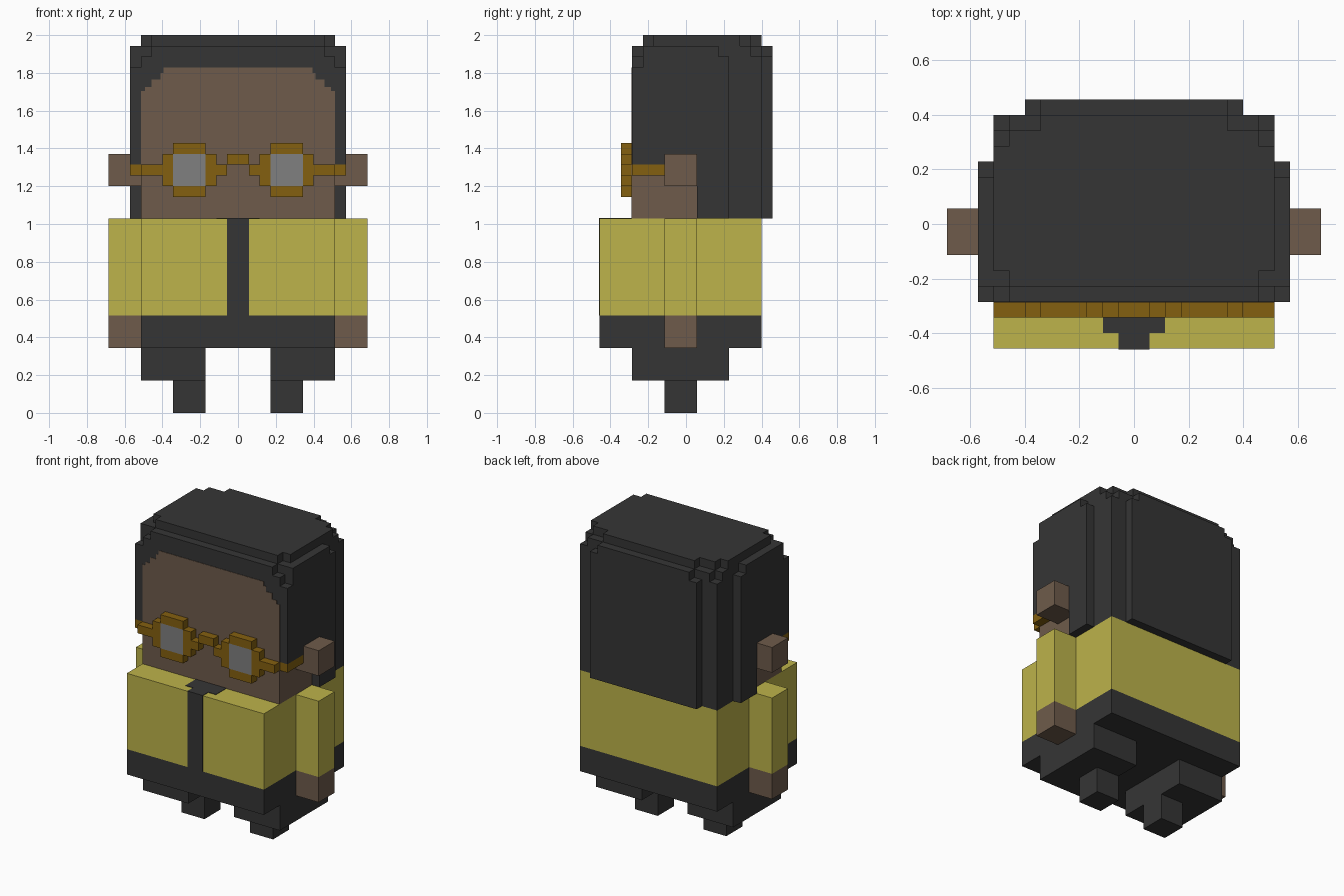
import bpy, bmesh

if "Cube" in bpy.data.objects:
    bpy.data.objects.remove(bpy.data.objects["Cube"], do_unlink=True)

U = 2 / 35      # one block
T = 0.05        # thickness of painted plates, in blocks


def material(name, rgb):
    m = bpy.data.materials.new(name)
    m.use_nodes = True
    m.diffuse_color = (*rgb, 1)
    bsdf = next(n for n in m.node_tree.nodes if n.type == 'BSDF_PRINCIPLED')
    bsdf.inputs["Base Color"].default_value = (*rgb, 1)
    return m


DARK = material("charcoal", (0.0356, 0.0356, 0.0356))
SKIN = material("brown skin", (0.156, 0.105, 0.070))
YELLOW = material("mustard yellow", (0.508, 0.451, 0.069))
GOLD = material("dark gold", (0.231, 0.117, 0.0052))
GREY = material("lens grey", (0.216, 0.216, 0.216))


def prism(bm, outline, axis, a, b):
    """Extrude a 2D outline (in blocks) along z or y between a and b."""
    def place(p, d):
        return (p[0] * U, p[1] * U, d * U) if axis == 'z' else (p[0] * U, d * U, p[1] * U)
    lo = [bm.verts.new(place(p, a)) for p in outline]
    hi = [bm.verts.new(place(p, b)) for p in outline]
    bm.faces.new(lo)
    bm.faces.new(hi)
    for i in range(len(lo)):
        j = (i + 1) % len(lo)
        bm.faces.new((lo[i], lo[j], hi[j], hi[i]))


def symmetric(half):
    return half + [(-x, y) for x, y in reversed(half)]


def finish(name, bm, mat):
    bmesh.ops.recalc_face_normals(bm, faces=bm.faces)
    me = bpy.data.meshes.new(name)
    bm.to_mesh(me)
    bm.free()
    me.materials.append(mat)
    ob = bpy.data.objects.new(name, me)
    bpy.context.collection.objects.link(ob)
    return ob


def boxes(name, mat, *blocks):
    """One object from blocks given as (x0, x1, y0, y1, z0, z1)."""
    bm = bmesh.new()
    for x0, x1, y0, y1, z0, z1 in blocks:
        prism(bm, [(x0, y0), (x1, y0), (x1, y1), (x0, y1)], 'z', z0, z1)
    return finish(name, bm, mat)


def pair(name, mat, *blocks):
    """Left part on +x and its mirrored twin on -x."""
    boxes("left_" + name, mat, *blocks)
    boxes("right_" + name, mat, *[(-b[1], -b[0], *b[2:]) for b in blocks])


# Torso, legs and arms
boxes("waist", DARK, (-9, 9, -8, 7, 6, 9))
boxes("jacket", YELLOW, (-9, 9, -8, 7, 9, 18))
boxes("shirt_front", DARK, (-1, 1, -8 - T, -7.9, 9, 18 + T))
boxes("shirt_collar", DARK, (-1, 1, -8, -7, 17.9, 18 + T), (-2, 2, -7, -5, 17.9, 18 + T))
pair("thigh", DARK, (3, 9, -5, 4, 3, 6))
pair("foot", DARK, (3, 6, -2, 1, 0, 3))
pair("sleeve", YELLOW, (9, 12, -2, 1, 9, 18))
pair("hand", SKIN, (9, 12, -2, 1, 6, 9))

# Lower head and ears
boxes("head", SKIN, (-9, 9, -5, 1, 18, 23))
pair("ear", SKIN, (9, 12, -2, 1, 21, 24))

# Hair: stacked layers whose corners step inward towards the top
full_back = [(10, 4), (9, 4), (9, 7), (7, 7), (7, 8)]
layers = [
    (18, 23, [(10, 1)] + full_back),
    (23, 32, [(10, -5)] + full_back),
    (32, 33, [(9, -5), (9, -4), (10, -4)] + full_back),
    (33, 34, [(8, -5), (8, -4), (10, -4), (10, 3), (9, 3), (9, 6), (8, 6), (8, 7), (6, 7), (6, 8)]),
    (34, 35, [(8, -4), (8, -3), (9, -3), (9, 5), (8, 5), (8, 6), (6, 6), (6, 7)]),
]
bm = bmesh.new()
for z0, z1, half in layers:
    prism(bm, symmetric(half), 'z', z0, z1)
finish("hair", bm, DARK)

# Face plate with stepped upper corners
bm = bmesh.new()
prism(bm, symmetric([(9, 18), (9, 29.8), (8.6, 29.8), (8.6, 30.2), (8.0, 30.2), (8.0, 30.9),
                     (7.2, 30.9), (7.2, 31.5), (6.9, 31.5), (6.9, 32)]), 'y', -5 - T, -4.9)
finish("face", bm, SKIN)

# Glasses
boxes("glasses_bridge", GOLD, (-1, 1, -6, -5, 23, 24))
pair("glasses_frame", GOLD,
     (6, 7, -6, -5, 21, 24), (2, 3, -6, -5, 21, 24),
     (3, 6, -6, -5, 24, 25), (3, 6, -6, -5, 20, 21),
     (1, 2, -6, -5, 22, 23), (7, 9, -6, -5, 22, 23))
pair("glasses_arm", GOLD, (9, 10, -5, -2, 22, 23))
pair("lens", GREY, (3, 6, -6, -5, 21, 24))
